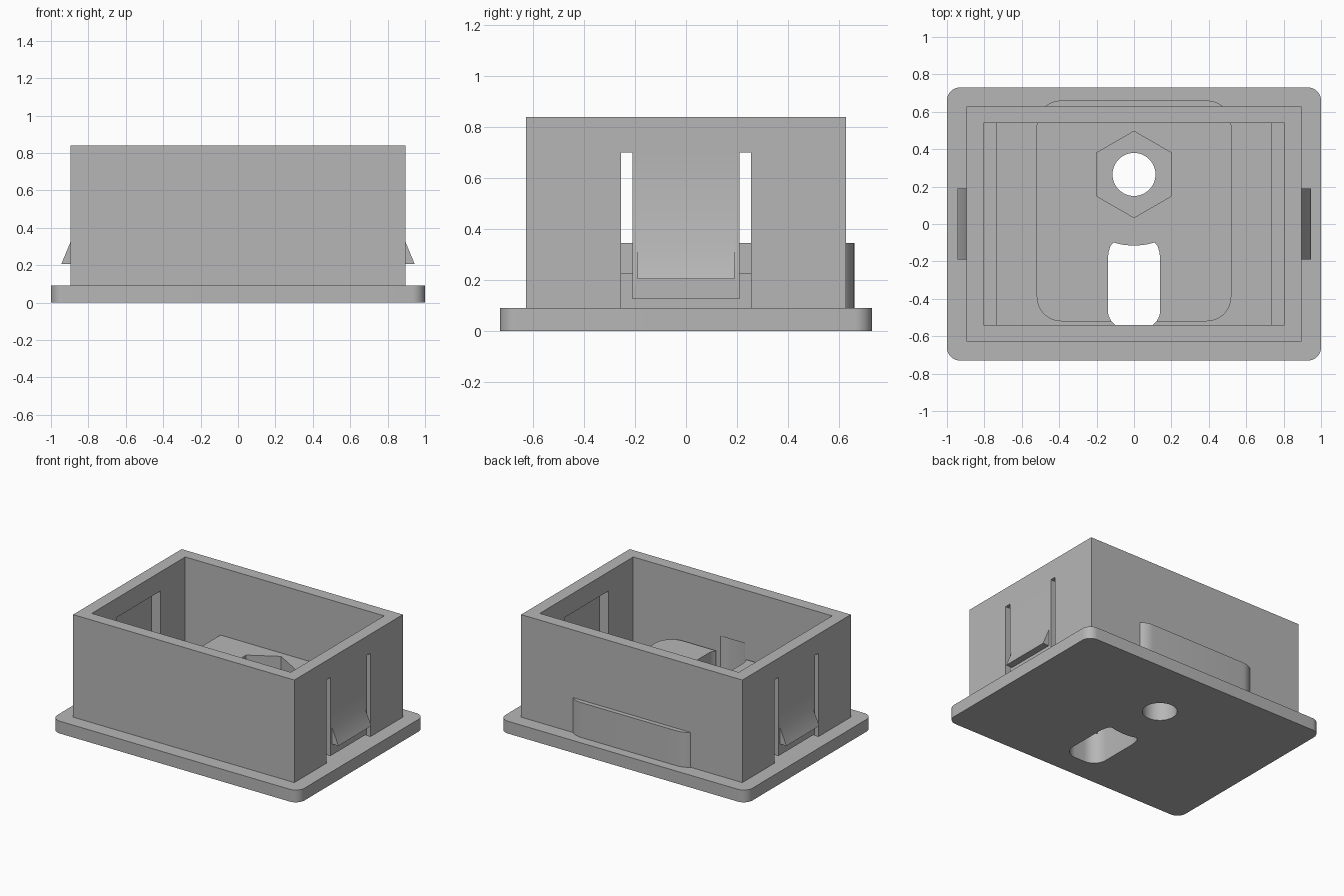
import bpy
import bmesh
from math import pi, cos, sin, sqrt
from mathutils import Matrix

default = bpy.data.objects.get("Cube")
if default:
    bpy.data.objects.remove(default)

grey = bpy.data.materials.new("plain grey")
grey.use_nodes = True
grey.diffuse_color = (0.47, 0.47, 0.47, 1)
grey.node_tree.nodes["Principled BSDF"].inputs["Base Color"].default_value = (0.47, 0.47, 0.47, 1)


def prism(name, outline, low, high, turn=None):
    """Extrude a flat outline from one height to another."""
    bm = bmesh.new()
    face = bm.faces.new([bm.verts.new((x, y, low)) for x, y in outline])
    top = bmesh.ops.extrude_face_region(bm, geom=[face])["geom"]
    verts = [v for v in top if isinstance(v, bmesh.types.BMVert)]
    bmesh.ops.translate(bm, vec=(0, 0, high - low), verts=verts)
    if turn:
        bm.transform(turn)
    bmesh.ops.recalc_face_normals(bm, faces=bm.faces)
    mesh = bpy.data.meshes.new(name)
    bm.to_mesh(mesh)
    bm.free()
    mesh.materials.append(grey)
    ob = bpy.data.objects.new(name, mesh)
    bpy.context.collection.objects.link(ob)
    return ob


def arc(cx, cy, r, start, end, steps):
    return [(cx + r * cos(start + (end - start) * i / steps),
             cy + r * sin(start + (end - start) * i / steps)) for i in range(steps + 1)]


def rect(x0, x1, y0, y1, r=0):
    if not r:
        return [(x0, y0), (x1, y0), (x1, y1), (x0, y1)]
    corners = [(x1 - r, y1 - r), (x0 + r, y1 - r), (x0 + r, y0 + r), (x1 - r, y0 + r)]
    return [p for i, (x, y) in enumerate(corners)
            for p in arc(x, y, r, i * pi / 2, (i + 1) * pi / 2, 10)]


body = prism("housing", rect(-1, 1, -0.73, 0.73, 0.07), 0, 0.09)


def combine(tool, operation):
    """Join a part to the housing or cut it away."""
    tool.hide_render = True
    mod = body.modifiers.new(tool.name, "BOOLEAN")
    mod.object = tool
    mod.operation = operation
    mod.solver = "EXACT"
    bpy.context.view_layer.objects.active = body
    bpy.ops.object.modifier_apply(modifier=mod.name)
    bpy.data.objects.remove(tool)


def add(*args):
    combine(prism(*args), "UNION")


def cut(*args):
    combine(prism(*args), "DIFFERENCE")


# Open box with a raised floor and a rounded boss through the back wall
add("walls", rect(-0.895, 0.895, -0.627, 0.627), 0.04, 0.84)
cut("cavity", rect(-0.805, 0.805, -0.54, 0.54), 0.09, 1)
add("floor", rect(-0.735, 0.735, -0.58, 0.58), 0.05, 0.225)
add("boss", rect(-0.52, 0.52, -0.52, 0.66, 0.13), 0.05, 0.345)

# Round hole with a hexagonal nut pocket
cut("hole", arc(0, 0.265, 0.115, 0, 2 * pi, 48)[:-1], -0.1, 0.5)
cut("nut_pocket", arc(0, 0.265, 0.231, pi / 6, 13 * pi / 6, 6)[:-1], 0.15, 0.5)

# Slot with rounded front corners and an end concentric with the hole
right_side = arc(0.04, -0.46, 0.1, -pi / 2, 0, 10)
right_side += [(0.14, -0.19), (0.136, -0.15), (0.126, -0.117)]
for i in range(6):
    x = 0.11 * (1 - i / 6)
    right_side.append((x, 0.265 - sqrt(0.38 ** 2 - x * x)))
left_side = [(-x, y) for x, y in reversed(right_side)]
cut("slot", right_side + [(0, -0.115)] + left_side, -0.1, 0.45)

# Flexible clip arms with wedge hooks on both sides
for s in (-1, 1):
    def side(x0, x1, y0, y1):
        return rect(min(s * x0, s * x1), max(s * x0, s * x1), y0, y1)

    cut("arm_recess", side(0.77, 0.845, -0.255, 0.255), 0.09, 0.7)
    for y0 in (-0.255, 0.21):
        cut("arm_gap", side(0.77, 0.95, y0, y0 + 0.045), 0.09, 0.7)
    cut("arm_underside", side(0.77, 0.95, -0.255, 0.255), 0.09, 0.125)
    wedge = [(s * 0.87, 0.205), (s * 0.945, 0.205), (s * 0.895, 0.325), (s * 0.87, 0.325)]
    add("hook", wedge, -0.19, 0.19, Matrix.Rotation(pi / 2, 4, "X"))

# Smooth the round surfaces and keep the hard edges
bpy.ops.object.select_all(action="DESELECT")
body.select_set(True)
bpy.context.view_layer.objects.active = body
bpy.ops.object.shade_smooth_by_angle(angle=pi / 6)
